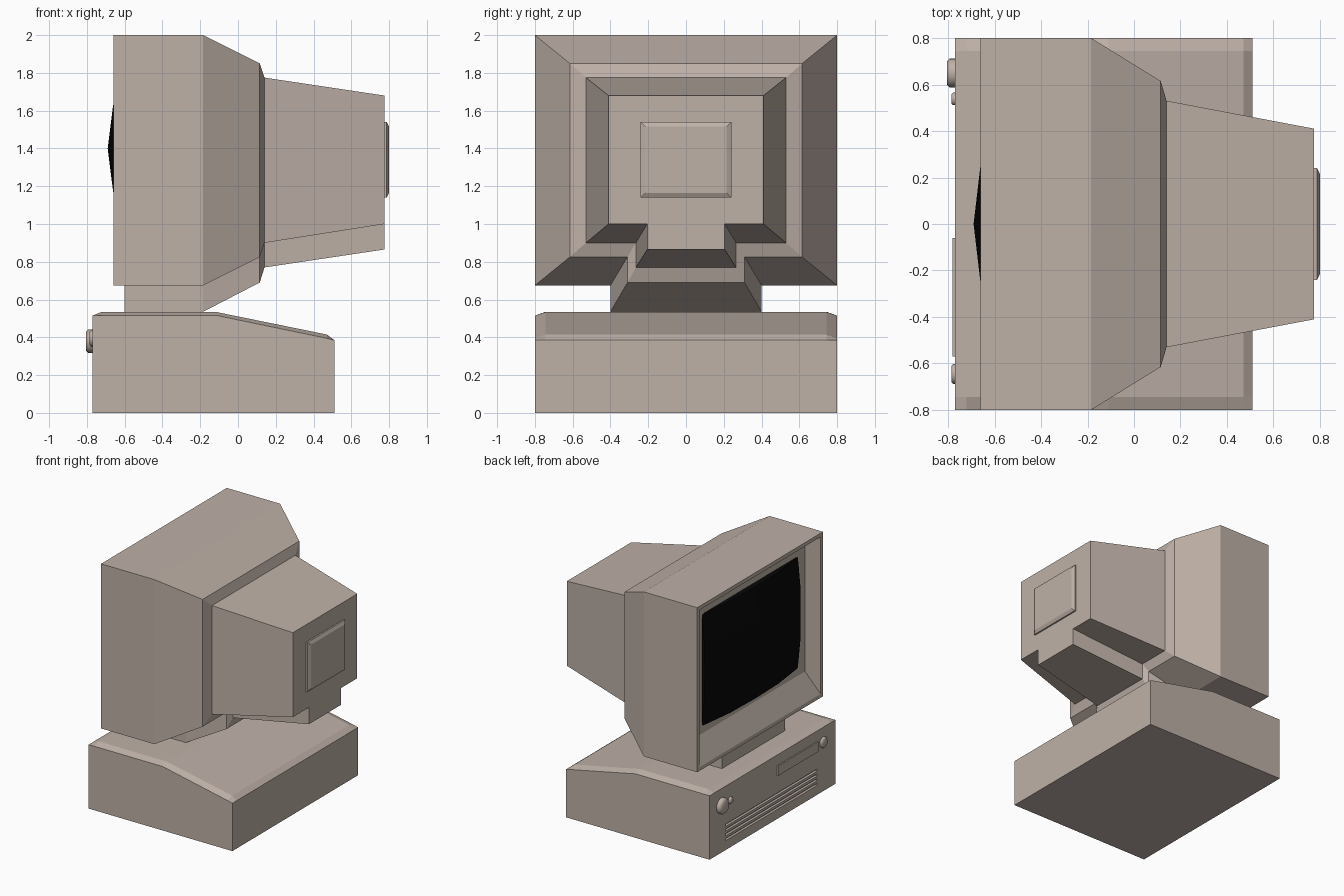
import bpy, bmesh, math
from mathutils import Matrix, Vector

old = bpy.data.objects.get("Cube")
if old:
    bpy.data.objects.remove(old, do_unlink=True)


def material(name, colour):
    m = bpy.data.materials.new(name)
    m.use_nodes = True
    m.diffuse_color = (*colour, 1)
    m.node_tree.nodes["Principled BSDF"].inputs["Base Color"].default_value = (*colour, 1)
    return m


beige = material("beige plastic", (0.52, 0.44, 0.39))
black = material("black glass", (0.002, 0.002, 0.002))


def finish(name, bm, mat):
    bmesh.ops.recalc_face_normals(bm, faces=bm.faces)
    mesh = bpy.data.meshes.new(name)
    bm.to_mesh(mesh)
    bm.free()
    mesh.materials.append(mat)
    obj = bpy.data.objects.new(name, mesh)
    bpy.context.scene.collection.objects.link(obj)
    return obj


def loft(name, sections, mat=beige):
    """Skin a list of (x, [(y, z), ...]) sections and cap both ends."""
    bm = bmesh.new()
    rings = [[bm.verts.new((x, y, z)) for y, z in pts] for x, pts in sections]
    n = len(rings[0])
    for a, b in zip(rings, rings[1:]):
        for i in range(n):
            j = (i + 1) % n
            bm.faces.new((a[i], a[j], b[j], b[i]))
    bm.faces.new(rings[0])
    bm.faces.new(rings[-1])
    bmesh.ops.remove_doubles(bm, verts=bm.verts, dist=0.0001)
    bmesh.ops.dissolve_degenerate(bm, edges=bm.edges, dist=0.0001)
    return finish(name, bm, mat)


def rect(half, low, high, mid=0):
    return [(mid - half, low), (mid + half, low), (mid + half, high), (mid - half, high)]


# Monitor shell: recessed bezel, rim, deep frame, tapering tube housing
shell = [(-0.66, 0.8, 0.675, 2.0), (-0.185, 0.8, 0.675, 2.0), (0.115, 0.615, 0.825, 1.85),
         (0.14, 0.53, 0.9, 1.775), (0.775, 0.41, 1.0, 1.68)]
bezel = [(-0.57, 0.70, 0.89, 1.91), (-0.66, 0.77, 0.705, 1.97)]
loft("monitor_housing", [(x, rect(w, lo, hi)) for x, w, lo, hi in bezel + shell])

# Keel under the housing that doubles as its stand
keel = [(-0.6, 0.4, 0.535), (-0.185, 0.4, 0.535), (0.115, 0.31, 0.69),
        (0.14, 0.265, 0.77), (0.775, 0.205, 0.865)]
loft("monitor_stand", [(k[0], rect(k[1], k[2], s[2])) for k, s in zip(keel, shell)])

# Raised panel on the back of the housing
loft("rear_panel", [(0.77, rect(0.24, 1.14, 1.54)), (0.787, rect(0.24, 1.14, 1.54)),
                    (0.8, rect(0.215, 1.165, 1.515))])

# Bulging screen with a skirt running back to the bezel
bm = bmesh.new()
bmesh.ops.create_grid(bm, x_segments=4, y_segments=4, size=1)
for v in bm.verts:
    s, t = v.co.x, v.co.y
    sag = math.hypot(0.095 * abs(s) ** 1.4, 0.075 * abs(t) ** 1.4)
    v.co = (-0.69 + sag, 0.61 * s, 1.4 + 0.45 * t)
rim = [e for e in bm.edges if e.is_boundary]
for g in bmesh.ops.extrude_edge_only(bm, edges=rim)["geom"]:
    if isinstance(g, bmesh.types.BMVert):
        g.co.x = -0.56
finish("screen", bm, black)


# Computer case with chamfered top and sloping rear
def case_section(side, top):
    return [(-0.8, 0), (0.8, 0), (0.8, side), (0.745, top), (-0.745, top), (-0.8, side)]


case = loft("computer_case", [(x, case_section(s, t)) for x, s, t in (
    (-0.77, 0.515, 0.515), (-0.72, 0.515, 0.535), (-0.11, 0.515, 0.533),
    (0.47, 0.395, 0.415), (0.51, 0.385, 0.385))])

# Ventilation slots cut into the front of the case
bm = bmesh.new()
for i in range(4):
    place = Matrix.Translation((-0.77, 0.015, 0.085 + 0.038 * i))
    bmesh.ops.create_cube(bm, size=1, matrix=place @ Matrix.Diagonal((0.04, 1.17, 0.018, 1)))
cutter = finish("vent_cutter", bm, beige)
cutter.hide_render = True
cut = case.modifiers.new("vents", "BOOLEAN")
cut.operation = "DIFFERENCE"
cut.object = cutter
bpy.context.view_layer.objects.active = case
bpy.ops.object.modifier_apply(modifier=cut.name)
bpy.data.objects.remove(cutter, do_unlink=True)

# Drive cover
loft("drive_cover", [(-0.765, rect(0.255, 0.35, 0.43, -0.315)),
                     (-0.78, rect(0.255, 0.35, 0.43, -0.315))])


# Round front controls with a softened rim
def button(name, y, z, radius, depth):
    bevel = min(0.012, depth * 0.5)
    steps = [(-0.765, radius), (-0.77 - depth + bevel, radius), (-0.77 - depth, radius - bevel)]
    turn = [i * math.tau / 20 for i in range(20)]
    obj = loft(name, [(x, [(y + r * math.cos(a), z + r * math.sin(a)) for a in turn])
                      for x, r in steps])
    bpy.ops.object.select_all(action="DESELECT")
    obj.select_set(True)
    bpy.context.view_layer.objects.active = obj
    bpy.ops.object.shade_smooth_by_angle(angle=math.radians(50))


button("power_button", 0.65, 0.38, 0.062, 0.035)
button("reset_button", 0.538, 0.38, 0.027, 0.016)
button("key_lock", -0.645, 0.395, 0.043, 0.016)
